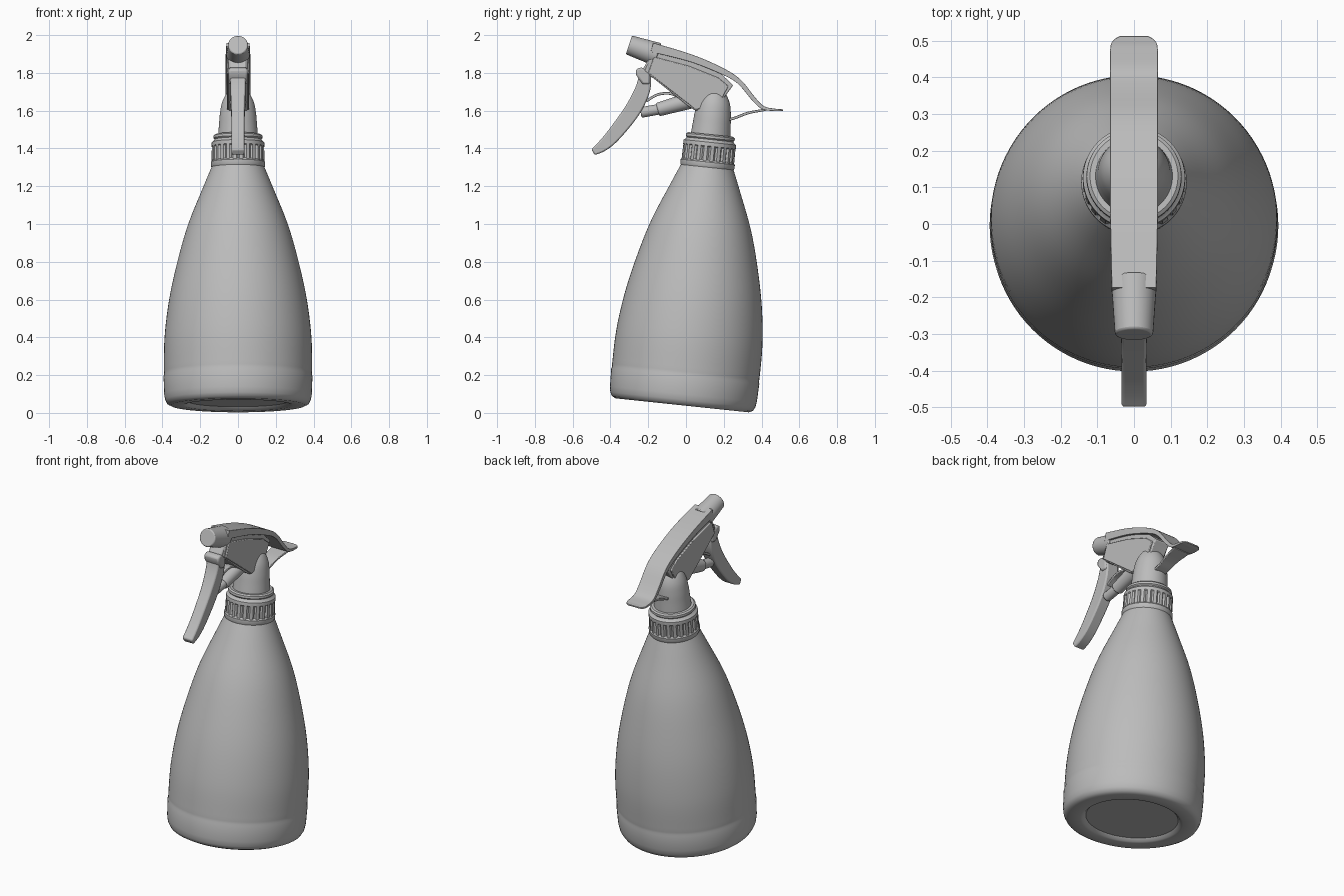
import bpy, bmesh, math
from mathutils import Matrix, Vector

cube = bpy.data.objects.get("Cube")
if cube:
    bpy.data.objects.remove(cube, do_unlink=True)

plastic = bpy.data.materials.new("grey plastic")
plastic.use_nodes = True
grey = (0.5, 0.5, 0.5, 1)
plastic.diffuse_color = grey
plastic.node_tree.nodes["Principled BSDF"].inputs["Base Color"].default_value = grey

# The bottle leans backwards around its base
LEAN = Matrix.Translation((0, -0.02, 0.04)) @ Matrix.Rotation(math.radians(-6), 4, 'X')


def finish(name, bm, bevel=0.0, angle=35):
    bmesh.ops.recalc_face_normals(bm, faces=bm.faces)
    mesh = bpy.data.meshes.new(name)
    bm.to_mesh(mesh)
    bm.free()
    mesh.materials.append(plastic)
    obj = bpy.data.objects.new(name, mesh)
    bpy.context.collection.objects.link(obj)
    if bevel:
        mod = obj.modifiers.new("soft edges", 'BEVEL')
        mod.width = bevel
        mod.segments = 2
        mod.limit_method = 'ANGLE'
        mod.angle_limit = math.radians(40)
    bpy.ops.object.select_all(action='DESELECT')
    obj.select_set(True)
    bpy.context.view_layer.objects.active = obj
    bpy.ops.object.shade_smooth_by_angle(angle=math.radians(angle))
    return obj


def smooth(points, steps=5):
    """Catmull-Rom resampling of tuples of any length."""
    pts = [Vector(p) for p in points]
    out = []
    for i in range(len(pts) - 1):
        a, b, c, d = pts[max(i - 1, 0)], pts[i], pts[i + 1], pts[min(i + 2, len(pts) - 1)]
        for k in range(steps):
            t = k / steps
            out.append(b + (c - a) * (t / 2) + (a * 2 - b * 5 + c * 4 - d) * (t * t / 2)
                       + (b * 3 - a - c * 3 + d) * (t ** 3 / 2))
    return out + [pts[-1]]


def skin(bm, rings):
    """Bridge closed rings of vertices and cap both ends."""
    count = len(rings[0])
    for low, high in zip(rings, rings[1:]):
        for i in range(count):
            j = (i + 1) % count
            bm.faces.new((low[i], low[j], high[j], high[i]))
    bm.faces.new(rings[0])
    bm.faces.new(rings[-1])


def lathe(name, profile, segments=72, ribbed=(), depth=0.008):
    """Turn (radius, height) points around the leaning axis."""
    bm = bmesh.new()
    rings = []
    for row, (radius, height) in enumerate(profile):
        ring = []
        for i in range(segments):
            r = radius - (depth if row in ribbed and i % 4 == 0 else 0)
            a = math.tau * i / segments
            ring.append(bm.verts.new(LEAN @ Vector((r * math.cos(a), r * math.sin(a), height))))
        rings.append(ring)
    skin(bm, rings)
    return finish(name, bm)


def strip(name, sections, bevel):
    """Sweep a rectangle along (y, z, thickness, half width) sections."""
    bm = bmesh.new()
    path = smooth(sections)
    rings = []
    for i, (y, z, thick, half) in enumerate(path):
        step = path[min(i + 1, len(path) - 1)] - path[max(i - 1, 0)]
        normal = Vector((0, -step[1], step[0])).normalized() * thick / 2
        mid = Vector((0, y, z))
        rings.append([bm.verts.new(mid + normal * s + Vector((x, 0, 0)))
                      for x, s in ((-half, -1), (half, -1), (half, 1), (-half, 1))])
    skin(bm, rings)
    return finish(name, bm, bevel)


def slab(name, outline, half, bevel):
    """Extrude a (y, z) outline symmetrically across x."""
    bm = bmesh.new()
    skin(bm, [[bm.verts.new((x, y, z)) for y, z in outline] for x in (-half, half)])
    return finish(name, bm, bevel)


def rod(name, start, end, r_start, r_end, bevel=0.006):
    """Round bar between two (y, z) points."""
    a, b = Vector((0, *start)), Vector((0, *end))
    bm = bmesh.new()
    turn = (b - a).to_track_quat('Z', 'Y').to_matrix().to_4x4()
    bmesh.ops.create_cone(bm, cap_ends=True, segments=32, radius1=r_start, radius2=r_end,
                          depth=(b - a).length, matrix=Matrix.Translation((a + b) / 2) @ turn)
    return finish(name, bm, bevel)


# Bottle: recessed base, rounded foot, faint band, tapering shoulder
foot = [(0.26, 0.02), (0.275, 0.004), (0.29, 0), (0.355, 0), (0.375, 0.01),
        (0.386, 0.03), (0.391, 0.06), (0.394, 0.155), (0.391, 0.165)]
shoulder = smooth([(0.392, 0.18), (0.389, 0.36), (0.365, 0.56), (0.322, 0.76),
                   (0.265, 0.96), (0.185, 1.16), (0.135, 1.28)])
lathe("bottle", foot + [tuple(p) for p in shoulder], 96)

# Screw collar with grip slots and a stepped upper rim
lathe("screw_collar", [(0.12, 1.265), (0.139, 1.265), (0.144, 1.275), (0.144, 1.295),
                       (0.14, 1.30), (0.14, 1.305), (0.139, 1.375), (0.14, 1.38),
                       (0.139, 1.40), (0.128, 1.408), (0.124, 1.415), (0.13, 1.422),
                       (0.129, 1.435), (0.12, 1.442), (0.09, 1.442)], 96, ribbed=(5, 6))

# Domed neck under the spray head
neck = smooth([(0.106, 1.43), (0.101, 1.49), (0.096, 1.55), (0.085, 1.61),
               (0.06, 1.66), (0.025, 1.685)])
lathe("neck", [tuple(p) for p in neck])

# Spray head housing with raised side panels
slab("head_housing", [(-0.22, 1.81), (-0.17, 1.92), (0.02, 1.87), (0.18, 1.80), (0.25, 1.735),
                      (0.21, 1.68), (0.17, 1.62), (0.05, 1.60), (0.01, 1.625)], 0.05, 0.006)
slab("side_panels", [(-0.2, 1.80), (-0.17, 1.885), (0.02, 1.835), (0.17, 1.775), (0.225, 1.73),
                     (0.19, 1.665), (0.13, 1.62), (0.05, 1.605), (0.02, 1.63)], 0.059, 0.004)

# Long top cover sweeping back to a thumb rest
strip("top_cover", [(-0.18, 1.935, 0.05, 0.061), (0.02, 1.88, 0.04, 0.065),
                    (0.18, 1.815, 0.034, 0.065), (0.28, 1.755, 0.026, 0.065),
                    (0.36, 1.66, 0.022, 0.065), (0.41, 1.615, 0.018, 0.065),
                    (0.475, 1.604, 0.012, 0.065), (0.5, 1.603, 0.01, 0.058),
                    (0.513, 1.603, 0.008, 0.038)], 0.003)
strip("rear_strut", [(0.2, 1.545, 0.014, 0.04), (0.26, 1.562, 0.014, 0.04),
                     (0.33, 1.588, 0.014, 0.045), (0.42, 1.605, 0.012, 0.055)], 0.003)

# Nozzle and the block that holds it
rod("nozzle", (-0.302, 1.948), (-0.15, 1.897), 0.052, 0.063)
slab("nozzle_block", [(-0.24, 1.80), (-0.205, 1.86), (-0.16, 1.92), (-0.1, 1.90),
                      (-0.1, 1.74), (-0.19, 1.78)], 0.045, 0.008)

# Trigger lever with its pivot
strip("trigger", [(-0.215, 1.80, 0.06, 0.042), (-0.23, 1.71, 0.08, 0.04),
                  (-0.285, 1.60, 0.085, 0.036), (-0.38, 1.475, 0.075, 0.034),
                  (-0.44, 1.415, 0.06, 0.034), (-0.492, 1.38, 0.036, 0.034)], 0.01)
slab("trigger_pivot", [(-0.265, 1.79), (-0.265, 1.82), (-0.235, 1.83), (-0.19, 1.80),
                       (-0.19, 1.74), (-0.23, 1.74)], 0.05, 0.01)

# Pump piston between trigger and housing, with the return spring above it
rod("piston_rod", (-0.24, 1.59), (-0.1, 1.615), 0.028, 0.028)
rod("piston_sleeve", (-0.15, 1.605), (0.06, 1.665), 0.036, 0.046)
strip("return_spring", [(-0.21, 1.65, 0.014, 0.02), (-0.15, 1.685, 0.014, 0.02),
                        (-0.08, 1.69, 0.014, 0.02), (-0.02, 1.66, 0.014, 0.02)], 0.003)
